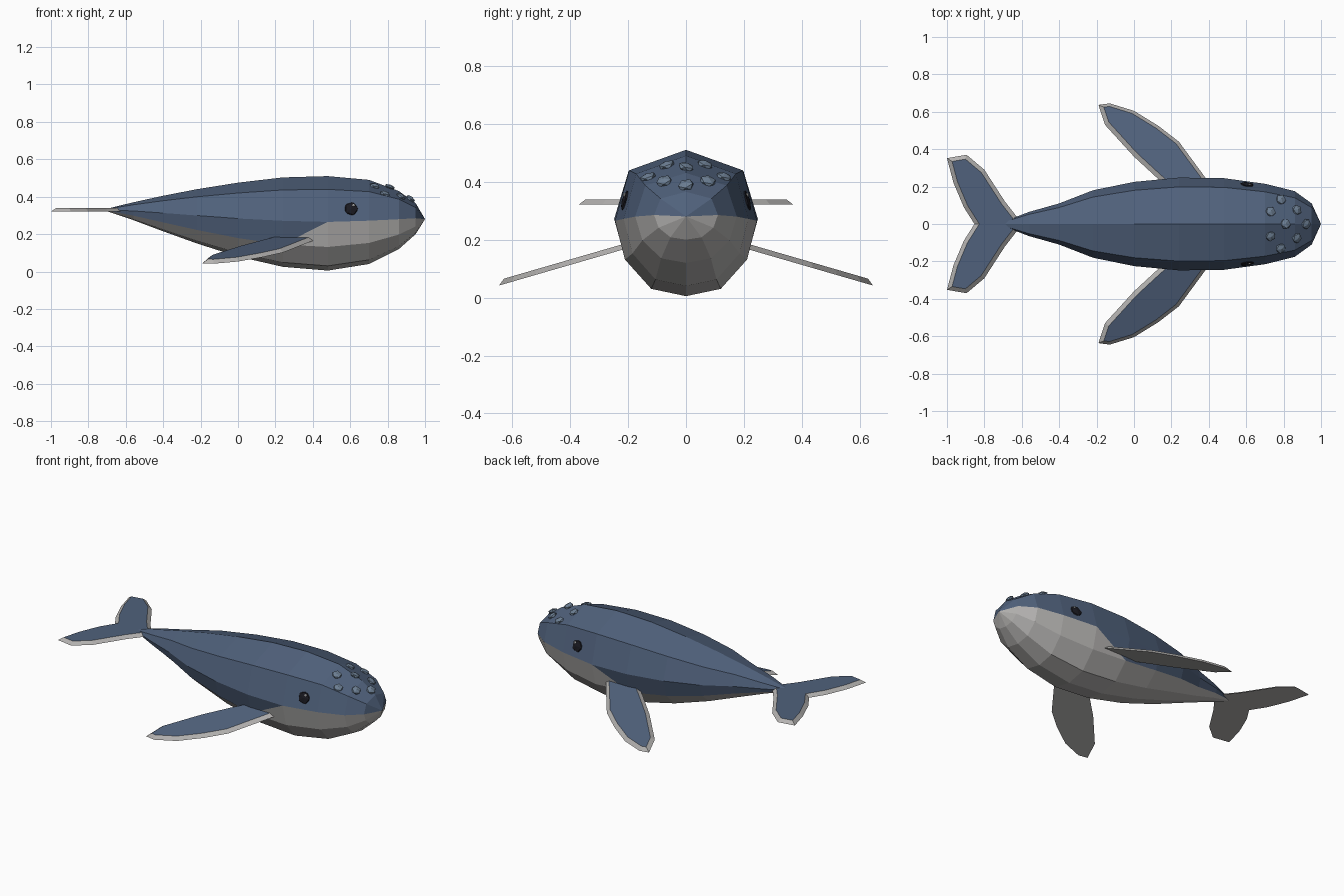
import bpy, bmesh, math
from mathutils import Vector, Matrix
from mathutils.bvhtree import BVHTree

if "Cube" in bpy.data.objects:
    bpy.data.objects.remove(bpy.data.objects["Cube"])


def material(name, rgb):
    m = bpy.data.materials.new(name)
    m.diffuse_color = (*rgb, 1)
    m.use_nodes = True
    m.node_tree.nodes["Principled BSDF"].inputs["Base Color"].default_value = m.diffuse_color
    return m


BLUE = material("slate_blue", (0.08, 0.12, 0.2))
PALE = material("pale_grey", (0.46, 0.45, 0.44))
BLACK = material("eye_black", (0.01, 0.01, 0.015))
WHITE = material("glint_white", (0.9, 0.9, 0.9))
BUMP = material("barnacle_blue", (0.15, 0.21, 0.29))


def finish(bm, name, *mats):
    bmesh.ops.recalc_face_normals(bm, faces=bm.faces[:])
    me = bpy.data.meshes.new(name)
    bm.to_mesh(me)
    bm.free()
    for m in mats:
        me.materials.append(m)
    ob = bpy.data.objects.new(name, me)
    bpy.context.collection.objects.link(ob)
    return ob


# Body: ten-sided loft, stations are (x, half width, bottom z, top z)
stations = [
    (-0.70, 0.012, 0.322, 0.336), (-0.56, 0.065, 0.275, 0.37),
    (-0.40, 0.11, 0.215, 0.405), (-0.22, 0.18, 0.15, 0.44),
    (0.0, 0.225, 0.08, 0.475), (0.24, 0.248, 0.025, 0.503),
    (0.48, 0.245, 0.005, 0.51), (0.70, 0.215, 0.04, 0.49),
    (0.86, 0.175, 0.12, 0.43), (0.95, 0.11, 0.20, 0.365)]
half = [(0, 1), (0.8, 0.86), (1, 0.515), (0.86, 0.25), (0.49, 0.05), (0, 0)]
section = half + [(-y, z) for y, z in half[4:0:-1]]
bm = bmesh.new()
rings = [[bm.verts.new((x, w * y, lo + (hi - lo) * z)) for y, z in section]
         for x, w, lo, hi in stations]
nose = bm.verts.new((1.0, 0, 0.28))


def skin(verts, pale):
    bm.faces.new(verts).material_index = int(pale)


for i in range(len(rings)):
    for k in range(10):
        j = (k + 1) % 10
        band = min(k, 9 - k)
        a, b = rings[i][k], rings[i][j]
        if i == len(rings) - 1:
            skin((a, b, nose), band >= 2)
            continue
        c, d = rings[i + 1][j], rings[i + 1][k]
        if i == 5 and band == 2:
            # slanted end of the pale cheek
            if k == 2:
                skin((a, b, d), False)
                skin((b, c, d), True)
            else:
                skin((a, b, c), False)
                skin((a, c, d), True)
        else:
            skin((a, b, c, d), band > 2 or (band == 2 and i > 5))
bm.faces.new(rings[0])
bmesh.ops.recalc_face_normals(bm, faces=bm.faces[:])
surface = BVHTree.FromBMesh(bm)
finish(bm, "body", BLUE, PALE)


# Fins: pale plate with a bevelled rim and a blue inset top
def plate(name, outline, height):
    bm = bmesh.new()
    pts = [Vector((x, y, height(y))) for x, y in outline]
    top = bm.faces.new([bm.verts.new(p) for p in pts])
    top.normal_update()
    if top.normal.z < 0:
        top.normal_flip()
    bmesh.ops.inset_region(bm, faces=[top], thickness=0.022, depth=0.018,
                           use_boundary=True, use_even_offset=True)
    for f in bm.faces:
        f.material_index = int(f is not top)
    bm.faces.new([v for v in (min(bm.verts, key=lambda q: (q.co - p).length)
                              for p in pts)]).material_index = 1
    return finish(bm, name, BLUE, PALE)


flipper = [(0.43, 0.18), (0.38, 0.25), (0.24, 0.44), (0.13, 0.525), (0.0, 0.605),
           (-0.13, 0.645), (-0.19, 0.637), (-0.155, 0.53), (0.0, 0.36),
           (0.13, 0.24), (0.2, 0.18)]
for side, s in (("left", 1), ("right", -1)):
    plate(side + "_flipper", [(x, s * y) for x, y in flipper],
          lambda y: 0.165 - 0.29 * (abs(y) - 0.22))

fluke = [(-0.62, 0.03), (-0.69, 0.12), (-0.80, 0.29), (-0.895, 0.37), (-1.0, 0.352),
         (-0.965, 0.22), (-0.91, 0.09)]
plate("tail_fluke", fluke + [(-0.853, 0)] + [(x, -y) for x, y in fluke[::-1]],
      lambda y: 0.321)


# Small details set on the body surface
def stud(name, origin, direction, radius, flat, mat, lift=0.0):
    loc, n, _, _ = surface.ray_cast(Vector(origin), Vector(direction))
    if n.dot(Vector(direction)) > 0:
        n = -n
    bm = bmesh.new()
    bmesh.ops.create_icosphere(bm, subdivisions=1, radius=radius)
    bmesh.ops.scale(bm, vec=(1, 1, flat), verts=bm.verts[:])
    turn = n.to_track_quat('Z', 'Y').to_matrix().to_4x4()
    bmesh.ops.transform(bm, verts=bm.verts[:],
                        matrix=Matrix.Translation(loc + n * lift) @ turn)
    finish(bm, name, mat)


for side, s in (("left", 1), ("right", -1)):
    stud(side + "_eye", (0.605, s, 0.335), (0, -s, 0), 0.04, 0.3, BLACK)
    stud(side + "_eye_glint", (0.617, s, 0.352), (0, -s, 0), 0.008, 0.5, WHITE, 0.01)

bumps = [(0.81, 0), (0.92, 0)]
for x, y in ((0.73, 0.065), (0.785, 0.13), (0.87, 0.075)):
    bumps += [(x, y), (x, -y)]
for i, (x, y) in enumerate(bumps):
    stud(f"barnacle_{i + 1}", (x, y, 1), (0, 0, -1), 0.03, 0.5, BUMP, 0.002)
